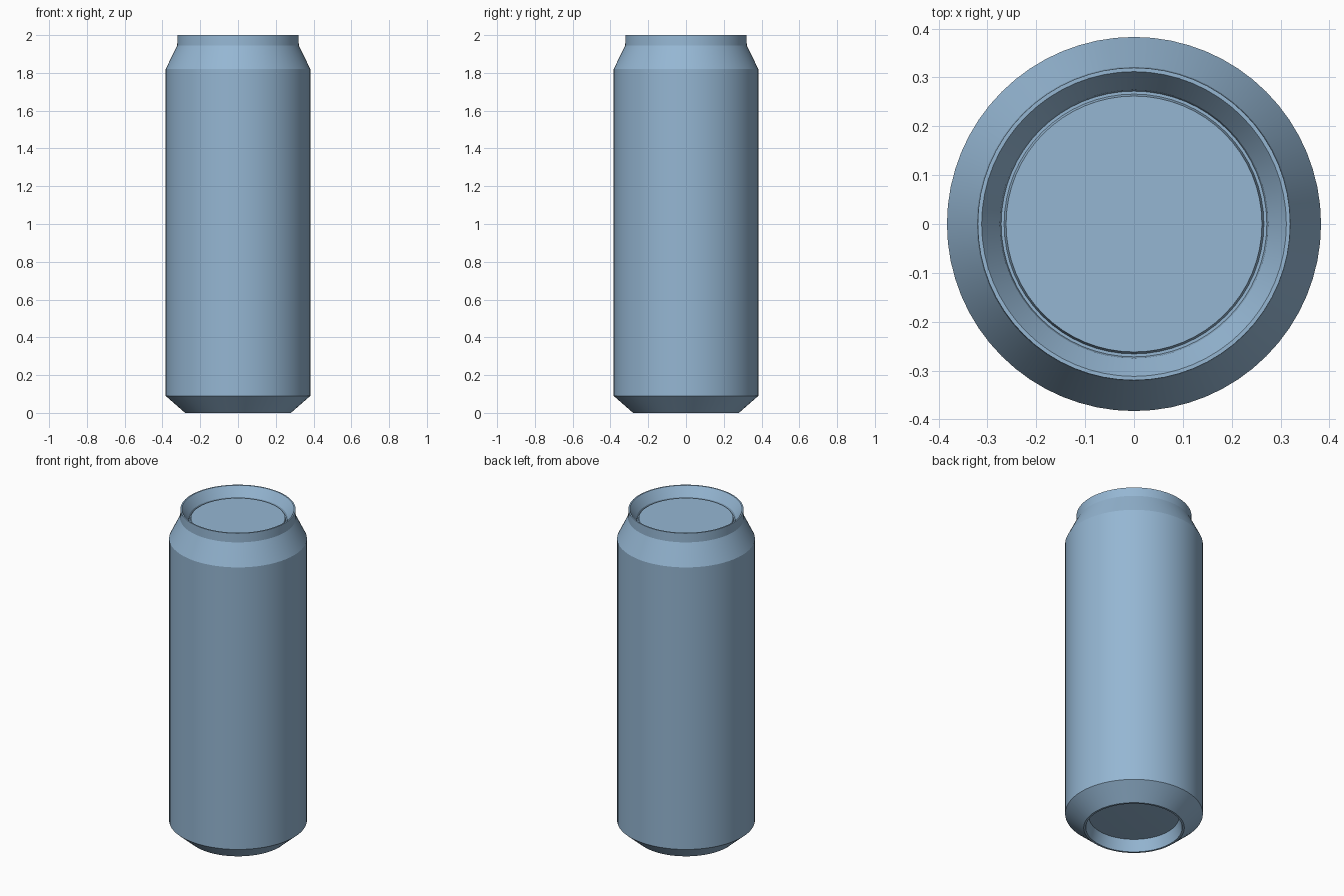
import bpy, bmesh, math

SEGMENTS = 64

cube = bpy.data.objects.get("Cube")
if cube:
    bpy.data.objects.remove(cube, do_unlink=True)

# One painted metal colour
metal = bpy.data.materials.new("blue_grey_metal")
metal.use_nodes = True
colour = (0.30, 0.47, 0.65, 1)
metal.diffuse_color = colour
metal.node_tree.nodes["Principled BSDF"].inputs["Base Color"].default_value = colour


def lathe(name, profile):
    """Spin a (radius, height) profile around z and shade it."""
    bm = bmesh.new()
    verts = [bm.verts.new((r, 0, z)) for r, z in profile]
    edges = [bm.edges.new(pair) for pair in zip(verts, verts[1:])]
    bmesh.ops.spin(bm, geom=verts + edges, axis=(0, 0, 1), cent=(0, 0, 0),
                   angle=math.tau, steps=SEGMENTS, use_merge=True)
    bmesh.ops.remove_doubles(bm, verts=bm.verts, dist=0.0001)
    mesh = bpy.data.meshes.new(name)
    bm.to_mesh(mesh)
    bm.free()
    mesh.materials.append(metal)
    obj = bpy.data.objects.new(name, mesh)
    bpy.context.collection.objects.link(obj)
    bpy.ops.object.select_all(action="DESELECT")
    obj.select_set(True)
    bpy.context.view_layer.objects.active = obj
    bpy.ops.object.shade_smooth_by_angle(angle=math.radians(20))
    return obj


# Outer shell: chamfered foot, straight wall, sloped shoulder, short neck
lathe("can_body", [(0.28, 0), (0.383, 0.09), (0.383, 1.82),
                   (0.322, 1.945), (0.32, 2)])

# Lid: rim lip, sloping wall, narrow groove and raised panel
lathe("can_lid", [(0.32, 2), (0.312, 2), (0.275, 1.945), (0.272, 1.93),
                  (0.266, 1.93), (0.262, 1.945), (0, 1.945)])

# Underside: foot ring, recess wall and shallow centre
lathe("can_base", [(0, 0.06), (0.25, 0.07), (0.268, 0), (0.28, 0)])
